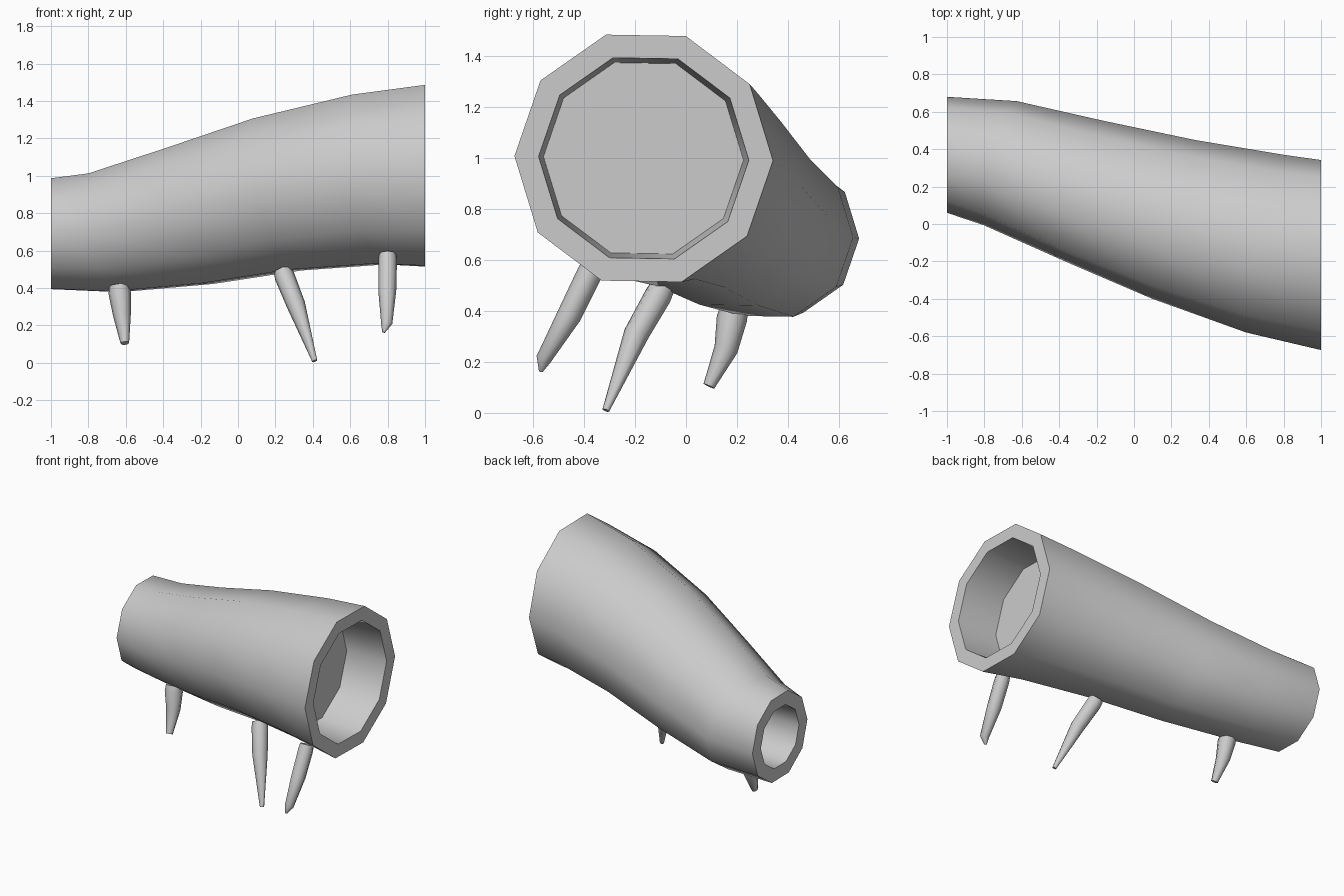
import bpy, bmesh, math
from mathutils import Vector

if "Cube" in bpy.data.objects:
    bpy.data.objects.remove(bpy.data.objects["Cube"])


def loft(name, rings):
    """Skin a list of equal-length point rings and cap both ends."""
    bm = bmesh.new()
    loops = [[bm.verts.new(p) for p in ring] for ring in rings]
    n = len(loops[0])
    for a, b in zip(loops, loops[1:]):
        for i in range(n):
            j = (i + 1) % n
            bm.faces.new((a[i], a[j], b[j], b[i]))
    bm.faces.new(loops[0])
    bm.faces.new(loops[-1])
    bmesh.ops.recalc_face_normals(bm, faces=bm.faces[:])
    mesh = bpy.data.meshes.new(name)
    bm.to_mesh(mesh)
    bm.free()
    obj = bpy.data.objects.new(name, mesh)
    bpy.context.collection.objects.link(obj)
    bpy.ops.object.select_all(action='DESELECT')
    obj.select_set(True)
    bpy.context.view_layer.objects.active = obj
    bpy.ops.object.shade_smooth_by_angle(angle=math.radians(50))
    return obj


def log_ring(x, y, z, r, ty=0.0, tz=0.0):
    """Ten-sided section across the log, leaning in x by the slopes ty and tz."""
    pts = []
    for i in range(10):
        a = math.radians(36 * i - 1)
        dy, dz = r * math.cos(a), r * math.sin(a)
        pts.append((x + ty * dy + tz * dz, y + dy, z + dz))
    return pts


def branch(name, path, sides=8):
    """Tapered bent stub along points (x, y, z, radius)."""
    pts = [Vector(p[:3]) for p in path]
    rings = []
    for k, p in enumerate(pts):
        d = (pts[min(k + 1, len(pts) - 1)] - pts[max(k - 1, 0)]).normalized()
        u = d.cross(Vector((0, 1, 0))).normalized()
        v = d.cross(u)
        r = path[k][3]
        rings.append([p + r * (math.cos(t) * u + math.sin(t) * v)
                      for t in (2 * math.pi * i / sides for i in range(sides))])
    return loft(name, rings)


# Log with a recess in each cut end
loft("hollow_log", [
    log_ring(-0.70, 0.37, 0.69, 0.205),
    log_ring(-1.00, 0.37, 0.69, 0.215),
    log_ring(-1.00, 0.37, 0.69, 0.31),
    log_ring(-0.715, 0.325, 0.695, 0.332, 0.26, -0.19),
    log_ring(-0.265, 0.175, 0.783, 0.378, 0.25, -0.29),
    log_ring(0.21, 0.025, 0.90, 0.425, 0.26, -0.24),
    log_ring(0.70, -0.105, 0.98, 0.475, 0.21, -0.13),
    log_ring(1.00, -0.166, 1.0, 0.508),
    log_ring(1.00, -0.166, 1.0, 0.413),
    log_ring(0.70, -0.167, 1.0, 0.393),
])

# Branch stubs underneath
branch("branch_left", [(-0.635, 0.19, 0.41, 0.055), (-0.632, 0.18, 0.37, 0.06),
                       (-0.62, 0.157, 0.25, 0.047), (-0.605, 0.09, 0.105, 0.023)])
branch("branch_middle", [(0.24, -0.095, 0.49, 0.05), (0.25, -0.11, 0.46, 0.054),
                         (0.31, -0.195, 0.31, 0.05), (0.41, -0.315, 0.01, 0.014)])
branch("branch_right", [(0.80, -0.365, 0.58, 0.046), (0.80, -0.38, 0.545, 0.05),
                        (0.798, -0.458, 0.385, 0.048), (0.795, -0.56, 0.21, 0.03),
                        (0.778, -0.57, 0.163, 0.008)])
